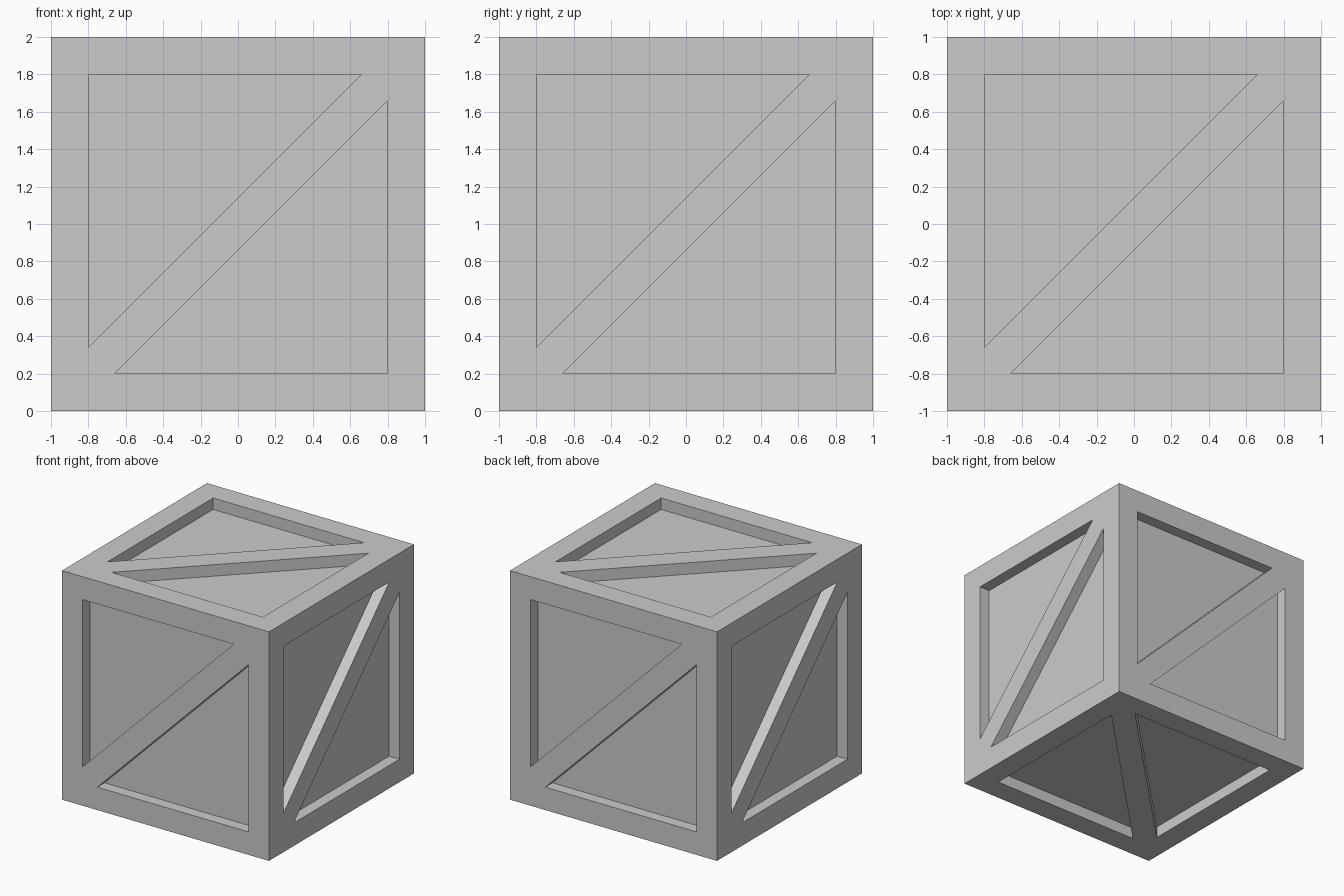
import bpy, bmesh
from mathutils import Vector

if "Cube" in bpy.data.objects:
    bpy.data.objects.remove(bpy.data.objects["Cube"])

HALF, INNER, DEPTH = 1.0, 0.8, 0.1
CUT = INNER - 0.1414          # where the diagonal brace meets the frame

X, Y, Z = Vector((1, 0, 0)), Vector((0, 1, 0)), Vector((0, 0, 1))
CENTRE = Vector((0, 0, HALF))

# Corners and triangular openings of one side, in its own (u, v) plane
LO, HI = (-HALF, -HALF), (HALF, HALF)
UL, LR = (-HALF, HALF), (HALF, -HALF)
UPPER = [(-INNER, INNER), (-INNER, -CUT), (CUT, INNER)]
LOWER = [(INNER, -INNER), (INNER, CUT), (-CUT, -INNER)]


def add_side(bm, u, v):
    """Frame, diagonal brace and two recessed panels of one crate side."""
    n = u.cross(v)

    def face(points):
        bm.faces.new([bm.verts.new(CENTRE + u * a + v * b + n * (HALF - d))
                      for a, b, d in points])

    def flat(points, d=0.0):
        face([(a, b, d) for a, b in points])

    # four frame boards
    flat([UL, LO, UPPER[1], UPPER[0]])
    flat([HI, UL, UPPER[0], UPPER[2]])
    flat([LR, HI, LOWER[1], LOWER[0]])
    flat([LO, LR, LOWER[0], LOWER[2]])
    # diagonal brace
    flat([LO, LOWER[2], LOWER[1], HI, UPPER[2], UPPER[1]])
    # recess walls and panel floors
    for tri in (UPPER, LOWER):
        flat(tri, DEPTH)
        for p, q in zip(tri, tri[1:] + tri[:1]):
            face([(*p, 0), (*q, 0), (*q, DEPTH), (*p, DEPTH)])


bm = bmesh.new()
for u, v in ((X, Z), (Y, Z), (-X, Z), (-Y, Z), (X, Y), (Y, X)):
    add_side(bm, u, v)
bmesh.ops.remove_doubles(bm, verts=bm.verts, dist=1e-4)
bmesh.ops.recalc_face_normals(bm, faces=bm.faces)

mesh = bpy.data.meshes.new("crate")
bm.to_mesh(mesh)
bm.free()
bpy.context.collection.objects.link(bpy.data.objects.new("crate", mesh))
